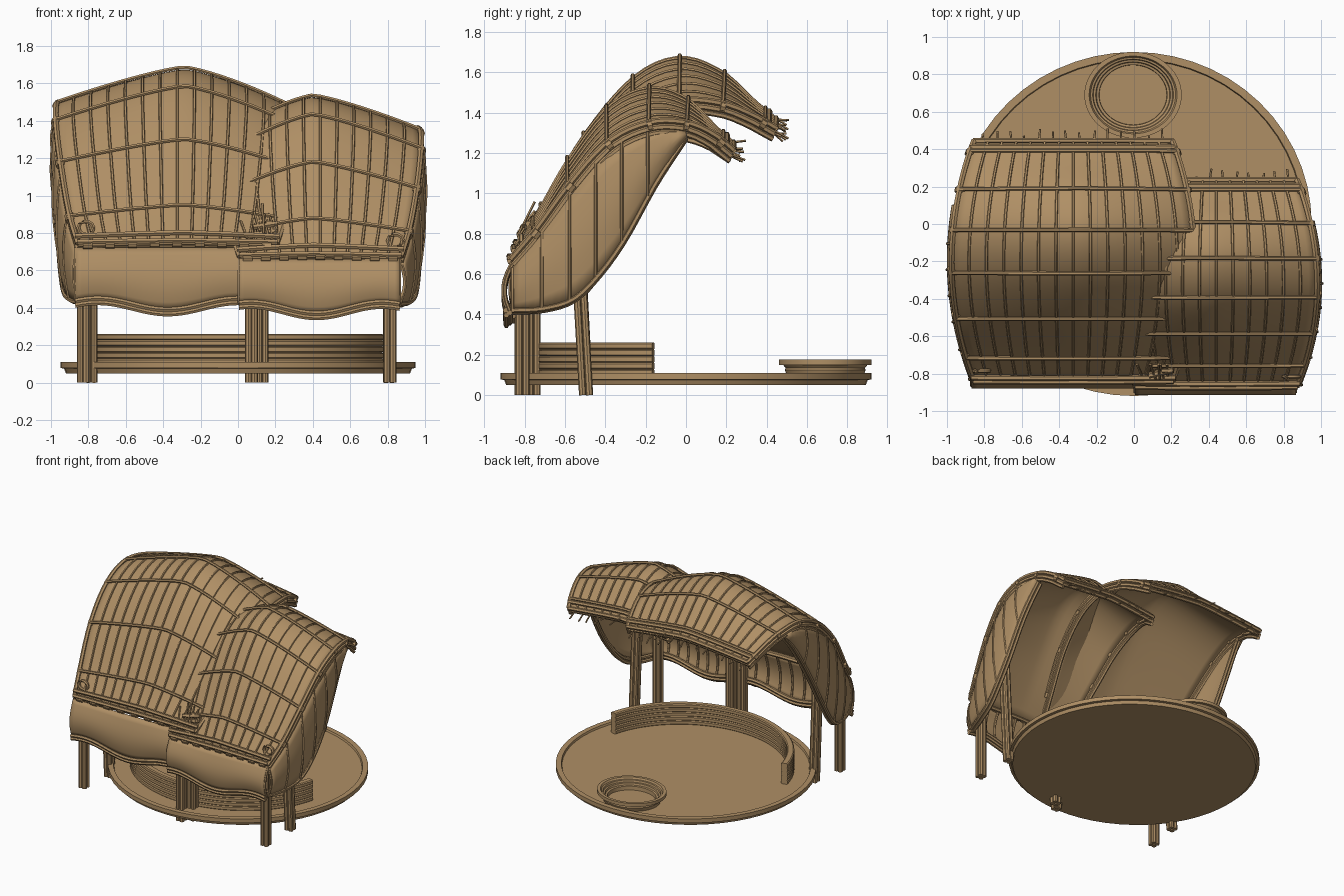
import bpy, bmesh, math, random
from mathutils import Vector

if "Cube" in bpy.data.objects:
    bpy.data.objects.remove(bpy.data.objects["Cube"])

random.seed(4)
mat = bpy.data.materials.new("bamboo tan")
mat.diffuse_color = (0.43, 0.275, 0.13, 1)
mat.use_nodes = True
mat.node_tree.nodes["Principled BSDF"].inputs["Base Color"].default_value = mat.diffuse_color


def finish(bm, name, angle=40):
    bmesh.ops.recalc_face_normals(bm, faces=bm.faces)
    me = bpy.data.meshes.new(name)
    bm.to_mesh(me)
    bm.free()
    ob = bpy.data.objects.new(name, me)
    bpy.context.collection.objects.link(ob)
    me.materials.append(mat)
    bpy.ops.object.select_all(action='DESELECT')
    bpy.context.view_layer.objects.active = ob
    ob.select_set(True)
    bpy.ops.object.shade_smooth_by_angle(angle=math.radians(angle))
    return ob


def tube(bm, pts, r, n=6):
    """Pole of radius r along a path."""
    pts = [Vector(p) for p in pts]
    rings = []
    for i, p in enumerate(pts):
        t = (pts[min(i + 1, len(pts) - 1)] - pts[max(i - 1, 0)]).normalized()
        ref = Vector((1, 0, 0)) if abs(t.x) < 0.75 else Vector((0, 0, 1))
        a = t.cross(ref).normalized()
        b = t.cross(a)
        rings.append([bm.verts.new(p + r * (a * math.cos(k * math.tau / n) + b * math.sin(k * math.tau / n)))
                      for k in range(n)])
    for A, B in zip(rings, rings[1:]):
        for k in range(n):
            bm.faces.new((A[k], A[(k + 1) % n], B[(k + 1) % n], B[k]))
    bm.faces.new(rings[0])
    bm.faces.new(rings[-1])


def sheet(name, f, nu, nv, thick):
    """Thin curved panel from f(s, t), both 0..1."""
    bm = bmesh.new()
    g = [[bm.verts.new(f(i / nu, j / nv)) for j in range(nv + 1)] for i in range(nu + 1)]
    for i in range(nu):
        for j in range(nv):
            bm.faces.new((g[i][j], g[i + 1][j], g[i + 1][j + 1], g[i][j + 1]))
    ob = finish(bm, name)
    m = ob.modifiers.new("thickness", 'SOLIDIFY')
    m.thickness = thick
    m.offset = 0


def lathe(name, prof, cx, cy, sy, a0=0, a1=360, n=56):
    """Closed profile turned round z, squashed by sy in y, full or partial."""
    bm = bmesh.new()
    full = a1 - a0 >= 360
    rings = []
    for i in range(n if full else n + 1):
        a = math.radians(a0 + (a1 - a0) * i / n)
        rings.append([bm.verts.new((cx + r * math.cos(a), cy + sy * r * math.sin(a), z)) for r, z in prof])
    m = len(prof)
    for i in range(n):
        A, B = rings[i], rings[(i + 1) % len(rings)]
        for k in range(m):
            bm.faces.new((A[k], A[(k + 1) % m], B[(k + 1) % m], B[k]))
    if not full:
        bm.faces.new(rings[0])
        bm.faces.new(rings[-1])
    bmesh.ops.remove_doubles(bm, verts=bm.verts, dist=1e-5)
    return finish(bm, name, 30)


def curve(tab, x):
    """Smooth interpolation through a small (x, value) table."""
    x = min(max(x, tab[0][0]), tab[-1][0])
    i = 0
    while i < len(tab) - 2 and x > tab[i + 1][0]:
        i += 1

    def slope(k):
        a, b = tab[max(k - 1, 0)], tab[min(k + 1, len(tab) - 1)]
        return (b[1] - a[1]) / (b[0] - a[0])
    (xa, ya), (xb, yb) = tab[i], tab[i + 1]
    h = xb - xa
    t = (x - xa) / h
    return ((2*t**3 - 3*t*t + 1) * ya + (t**3 - 2*t*t + t) * h * slope(i)
            + (3*t*t - 2*t**3) * yb + (t**3 - t*t) * h * slope(i + 1))


# Platform, curved bench back and round fire bowl
lathe("platform", [(0, .05), (.92, .05), (.93, .075), (.95, .078), (.95, .11), (.91, .11), (.905, .095), (0, .095)],
      0, 0, .968)
outer, inner = [], []
for k in range(5):
    z = .095 + k * .033
    outer += [(.792, z), (.8, z + .006), (.8, z + .027), (.792, z + .033)]
    inner += [(.755, z), (.747, z + .006), (.747, z + .027), (.755, z + .033)]
lathe("bench", outer + inner[::-1], 0, 0, .93, 193, 347)
lathe("fire_bowl", [(.18, .09), (.212, .09), (.226, .125), (.222, .135), (.236, .15), (.26, .15), (.26, .176),
                    (.235, .176), (.227, .162), (.216, .16), (.212, .145), (.2, .143), (.196, .128), (.182, .125)],
      -.005, .69, .885)


def build_shell(name, side, cx, w0, w1, up, yf, yb, edge, crown, low, rails, nribs, skirt):
    def bow(y):
        t = min(max((y - yf) / (yb - yf), 0), 1)
        return 4 * t * (1 - t)

    def half(y):
        return w0 + (w1 - w0) * bow(y)

    def P(u, y, off=0):
        def z(yy):
            e = curve(edge, yy)
            t = (u - up) / (1 - up) if u > up else (up - u) / (1 + up)
            drop = .04 * bow(yy) * max(0, -side * u) ** 2
            return e + (curve(crown, yy) - e) * (1 - abs(t) ** 1.25) - drop
        d = (z(y + .01) - z(y - .01)) / .02
        nrm = Vector((0, -d, 1)).normalized()
        return Vector((cx + u * half(y), y, z(y))) + nrm * off

    ys = [yf + (yb - yf) * i / 26 for i in range(27)]
    us = [-1 + 2 * i / 22 for i in range(23)]
    # Roof skin
    sheet(name + "_roof", lambda s, t: P(2 * s - 1, yf + (yb - yf) * t), 22, 26, .022)
    # Ribs running front to back, and cross rails
    bm = bmesh.new()
    for i in range(1, nribs):
        tube(bm, [P(-1 + 2 * i / nribs, y, .015) for y in ys], .008, 5)
    finish(bm, name + "_ribs")
    bm = bmesh.new()
    for y in rails:
        tube(bm, [P(u, y, .022) for u in us], .011)
    finish(bm, name + "_cross_rails")
    # Pole bundles round the roof edge
    bm = bmesh.new()
    for s in (-1, 1):
        for off, r in ((.016, .016), (-.016, .016), (-.042, .014)):
            tube(bm, [P(s, y, off) for y in ys], r)
        for y in rails:
            tube(bm, [P(s, y - .012, 0), P(s, y + .012, 0)], .026, 8)
    for y, off in ((yf, .025), (yf + .03, .03), (yf + .005, -.02), (yb, .014), (yb - .005, -.02), (yb - .04, .02)):
        tube(bm, [P(u * 1.01, y, off) for u in us], .015)
    finish(bm, name + "_edge_poles")
    # Lashing knots on the front rail, loose pole ends at the back
    bm = bmesh.new()
    for i in range(9):
        c = P(-.9 + i * .225, yf + .005, .015)
        tube(bm, [c - Vector((.025, 0, .012)), c + Vector((.025, 0, -.012))], .022, 8)
    for s in (-.88, .88):
        c = P(s, yf + .07, .02)
        tube(bm, [c + Vector((.04 * math.cos(a), -.01, .035 * math.sin(a)))
                  for a in [k * math.tau / 10 for k in range(11)]], .012)
    finish(bm, name + "_knots")
    bm = bmesh.new()
    for i in range(nribs):
        c = P(-.9 + 1.8 * i / (nribs - 1), yb, random.uniform(-.03, .02))
        tube(bm, [c, c + Vector((random.uniform(-.01, .01), random.uniform(.03, .07), random.uniform(-.05, .01)))], .006, 5)
    finish(bm, name + "_pole_ends")

    # Outer side wall with uprights and lower rim
    y1, y2 = low[0][0], low[-1][0]

    def W(s, v, off=0):
        y = y1 + (y2 - y1) * s
        a, b = curve(edge, y) - .03, curve(low, y)
        bulge = .025 * math.sin(math.pi * v) - .012 * (1 - v)
        return Vector((cx + side * (half(y) + bulge + off), y, b + (a - b) * v))
    sheet(name + "_side_wall", W, 22, 6, .014)
    bm = bmesh.new()
    for s in (.0, .17, .33, .48, .63, .78):
        tube(bm, [W(s, v / 6, .006) for v in range(7)], .009)
    for off, dz in ((.004, 0), (-.012, .022), (-.022, -.008)):
        tube(bm, [W(i / 22, 0, off) + Vector((0, 0, dz)) for i in range(23)], .014)
    finish(bm, name + "_side_frame")

    # Wavy front skirt with bottom rails and inner ribs
    xa, xb, y0, zt, zb, peak, per = skirt

    def S(s, v):
        x = xa + (xb - xa) * s
        b = zb + .03 * math.cos(math.tau * (x - peak) / per)
        return Vector((x, y0 - .045 * math.sin(math.pi * v * .85), zt + (b - zt) * v))
    sheet(name + "_front_skirt", S, 32, 8, .01)
    bm = bmesh.new()
    for dy, dz in ((-.008, 0), (.012, -.012), (-.004, -.024), (.014, .014)):
        tube(bm, [S(i / 32, 1) + Vector((0, dy, dz)) for i in range(33)], .014)
    for i in range(11):
        tube(bm, [S(i / 10, v / 6) + Vector((0, .012, 0)) for v in range(7)], .009)
    finish(bm, name + "_skirt_frame")


build_shell("left_shell", -1, -.325, .53, .65, .06, -.83, .44,
            [(-.83, .73), (-.7, .88), (-.49, 1.17), (-.25, 1.39), (-.03, 1.48), (.18, 1.455), (.32, 1.39), (.44, 1.31)],
            [(-.83, .74), (-.7, .94), (-.49, 1.29), (-.25, 1.57), (-.03, 1.665), (.18, 1.59), (.33, 1.45), (.44, 1.36)],
            [(-.83, .43), (-.7, .44), (-.52, .5), (-.35, .72), (-.2, .97), (0, 1.29), (.1, 1.42)],
            (-.7, -.49, -.25, -.03, .18, .38), 14, (-.87, .2, -.83, .72, .42, 0, .75))
build_shell("right_shell", 1, .44, .43, .54, -.08, -.86, .23,
            [(-.86, .66), (-.74, .8), (-.57, 1.03), (-.38, 1.24), (-.18, 1.335), (0, 1.335), (.13, 1.28), (.23, 1.2)],
            [(-.86, .67), (-.74, .87), (-.57, 1.17), (-.38, 1.42), (-.18, 1.515), (0, 1.46), (.14, 1.32), (.23, 1.24)],
            [(-.86, .42), (-.7, .43), (-.55, .48), (-.42, .61), (-.3, .78), (-.15, 1.05), (0, 1.28)],
            (-.74, -.57, -.38, -.18, 0, .17), 12, (.005, .865, -.865, .66, .4, .07, .7))

# Legs: bundles of four poles (centre x, centre y, lean in y, top z)
legs = {"front_left_leg": (-.828, -.755, 0, .74), "front_right_leg": (.813, -.81, 0, .66),
        "middle_leg_a": (.072, -.815, 0, .7), "middle_leg_b": (.13, -.755, 0, .74),
        "back_left_leg": (-.785, -.495, -.055, 1.05), "back_right_leg": (.808, -.495, -.055, .98)}
for name, (x, y, dy, top) in legs.items():
    bm = bmesh.new()
    for i in (-1, 1):
        for j in (-1, 1):
            px, py = x + i * .016, y + j * .017
            tube(bm, [(px, py, 0), (px, py + dy, top)], .018, 8)
    finish(bm, name)

# Loose sticks lashed where the two shells meet
bm = bmesh.new()
for i in range(7):
    x = .05 + i * .022
    tube(bm, [(x, -.83, .76 + random.uniform(0, .05)),
              (x + random.uniform(-.04, .04), -.75, .86 + random.uniform(0, .1))], .007, 5)
for z in (.79, .83):
    tube(bm, [(.08, -.81, z), (.21, -.78, z + .02)], .016)
finish(bm, "junction_sticks")
